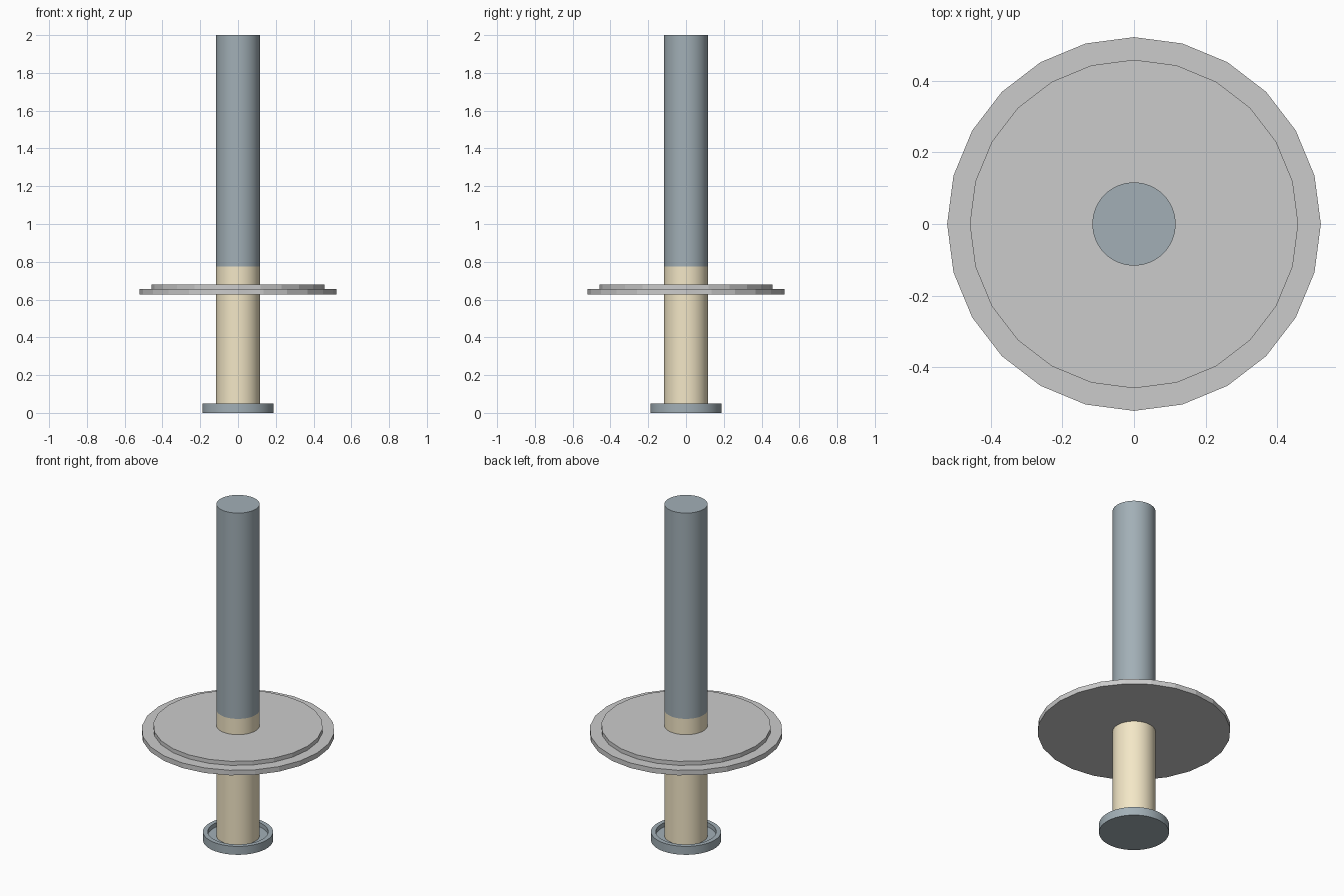
import bpy, bmesh, math

if "Cube" in bpy.data.objects:
    bpy.data.objects.remove(bpy.data.objects["Cube"])


def material(name, rgb):
    m = bpy.data.materials.new(name)
    m.diffuse_color = (*rgb, 1)
    m.use_nodes = True
    m.node_tree.nodes["Principled BSDF"].inputs["Base Color"].default_value = m.diffuse_color
    return m


def lathe(name, profile, sides, mat=None, smooth=True):
    """Revolve (radius, z) points around z; radius 0 closes the axis."""
    bm = bmesh.new()
    rings = []
    for r, z in profile:
        rings.append([bm.verts.new((r * math.cos(2 * math.pi * i / sides),
                                    r * math.sin(2 * math.pi * i / sides), z))
                      for i in range(sides)])
    for a, b in zip(rings, rings[1:]):
        for i in range(sides):
            j = (i + 1) % sides
            bm.faces.new((a[i], a[j], b[j], b[i]))
    # cap both ends
    bm.faces.new(rings[0][::-1])
    bm.faces.new(rings[-1])
    bmesh.ops.recalc_face_normals(bm, faces=bm.faces)
    me = bpy.data.meshes.new(name)
    bm.to_mesh(me)
    bm.free()
    ob = bpy.data.objects.new(name, me)
    bpy.context.collection.objects.link(ob)
    if mat:
        me.materials.append(mat)
    if smooth:
        bpy.ops.object.select_all(action='DESELECT')
        ob.select_set(True)
        bpy.context.view_layer.objects.active = ob
        bpy.ops.object.shade_smooth_by_angle(angle=math.radians(30))
    return ob


steel = material("blue_grey", (0.36, 0.43, 0.47))
cream = material("cream", (0.90, 0.80, 0.57))
ROD = 0.116

# shallow dish at the foot, with a raised rim
lathe("base_dish", [(0.189, 0), (0.189, 0.05), (0.163, 0.05), (0.163, 0.025)], 64, steel)

# two-tone rod
lathe("lower_rod", [(ROD, 0.025), (ROD, 0.775)], 64, cream)
lathe("upper_rod", [(ROD, 0.775), (ROD, 2.0)], 64, steel)

# stepped low-poly guard disc
lathe("guard_disc", [(0.521, 0.627), (0.521, 0.657), (0.458, 0.657), (0.458, 0.681)],
      24, smooth=False)
